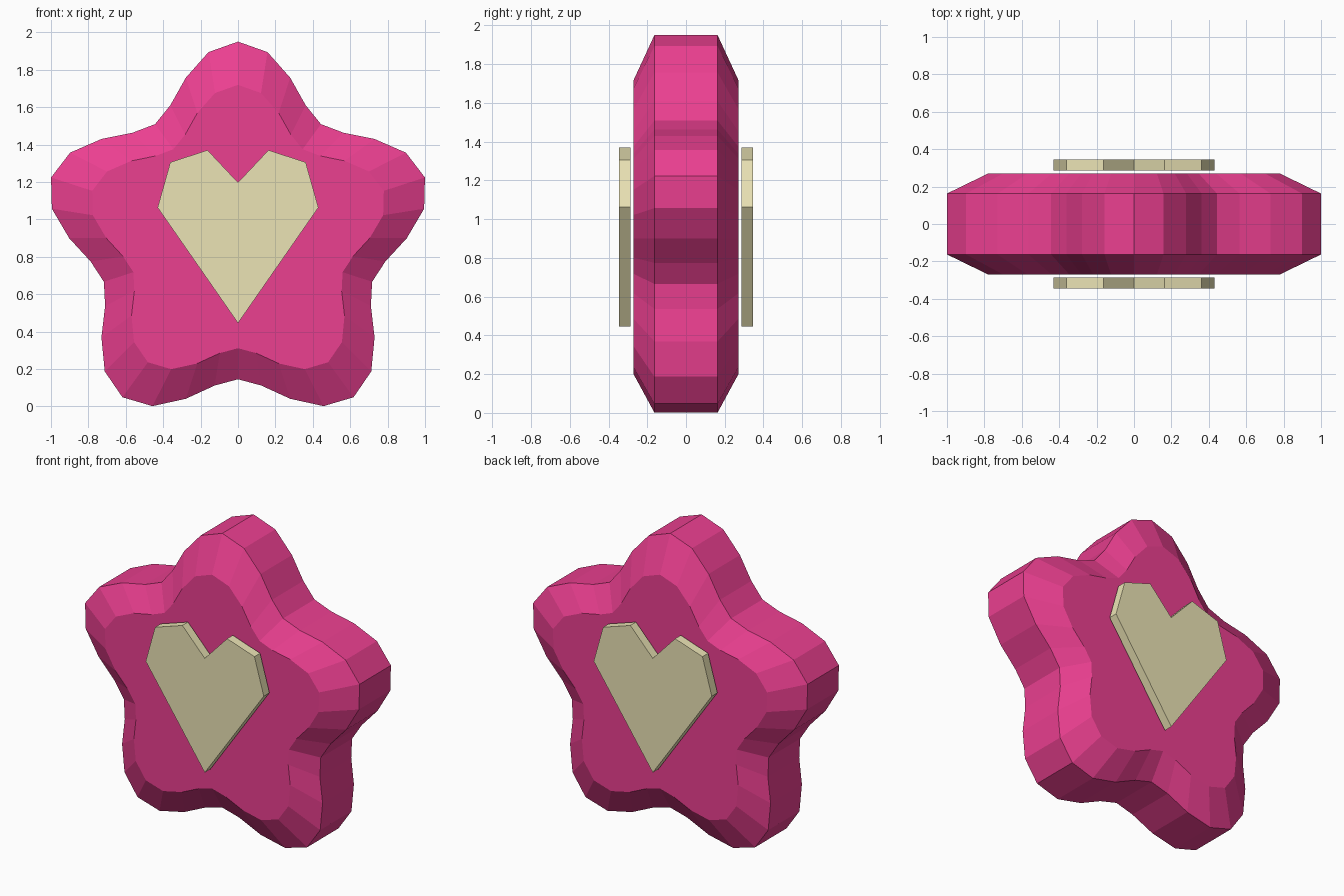
import bpy, bmesh
from math import sin, cos, pi

if "Cube" in bpy.data.objects:
    bpy.data.objects.remove(bpy.data.objects["Cube"])


def material(name, color):
    m = bpy.data.materials.new(name)
    m.diffuse_color = (*color, 1)
    m.use_nodes = True
    m.node_tree.nodes["Principled BSDF"].inputs["Base Color"].default_value = m.diffuse_color
    return m


def loft(name, rings, mat):
    """Join rings of matching points with quads and cap both ends."""
    bm = bmesh.new()
    loops = [[bm.verts.new(p) for p in ring] for ring in rings]
    n = len(loops[0])
    for a, b in zip(loops, loops[1:]):
        for i in range(n):
            j = (i + 1) % n
            bm.faces.new((a[i], a[j], b[j], b[i]))
    bm.faces.new(loops[0])
    bm.faces.new(loops[-1])
    bmesh.ops.recalc_face_normals(bm, faces=bm.faces)
    mesh = bpy.data.meshes.new(name)
    bm.to_mesh(mesh)
    bm.free()
    mesh.materials.append(mat)
    obj = bpy.data.objects.new(name, mesh)
    bpy.context.collection.objects.link(obj)
    return obj


pink = material("pink", (0.83, 0.05, 0.28))
cream = material("cream", (0.83, 0.77, 0.46))

# Rounded five-lobed star: wavy circle, with chamfered front and back
CENTER_Z = 0.899


def star_ring(y, scale):
    pts = []
    for i in range(40):
        t = 2 * pi * i / 40
        r = scale * (0.9025 + 0.1485 * cos(5 * t))
        pts.append((r * sin(t), y, CENTER_Z + r * cos(t)))
    return pts


loft("star_body", [star_ring(y, s) for y, s in
                   ((-0.27, 0.78), (-0.163, 1), (0.163, 1), (0.27, 0.78))], pink)

# Heart plates hovering just off the front and back faces
half = [(0.43, 1.063), (0.362, 1.305), (0.163, 1.37)]
heart = [(0, 0.445)] + half + [(0, 1.197)] + [(-x, z) for x, z in reversed(half)]
for name, side in (("front_heart", -1), ("back_heart", 1)):
    loft(name, [[(x, side * y, z) for x, z in heart] for y in (0.287, 0.346)], cream)
